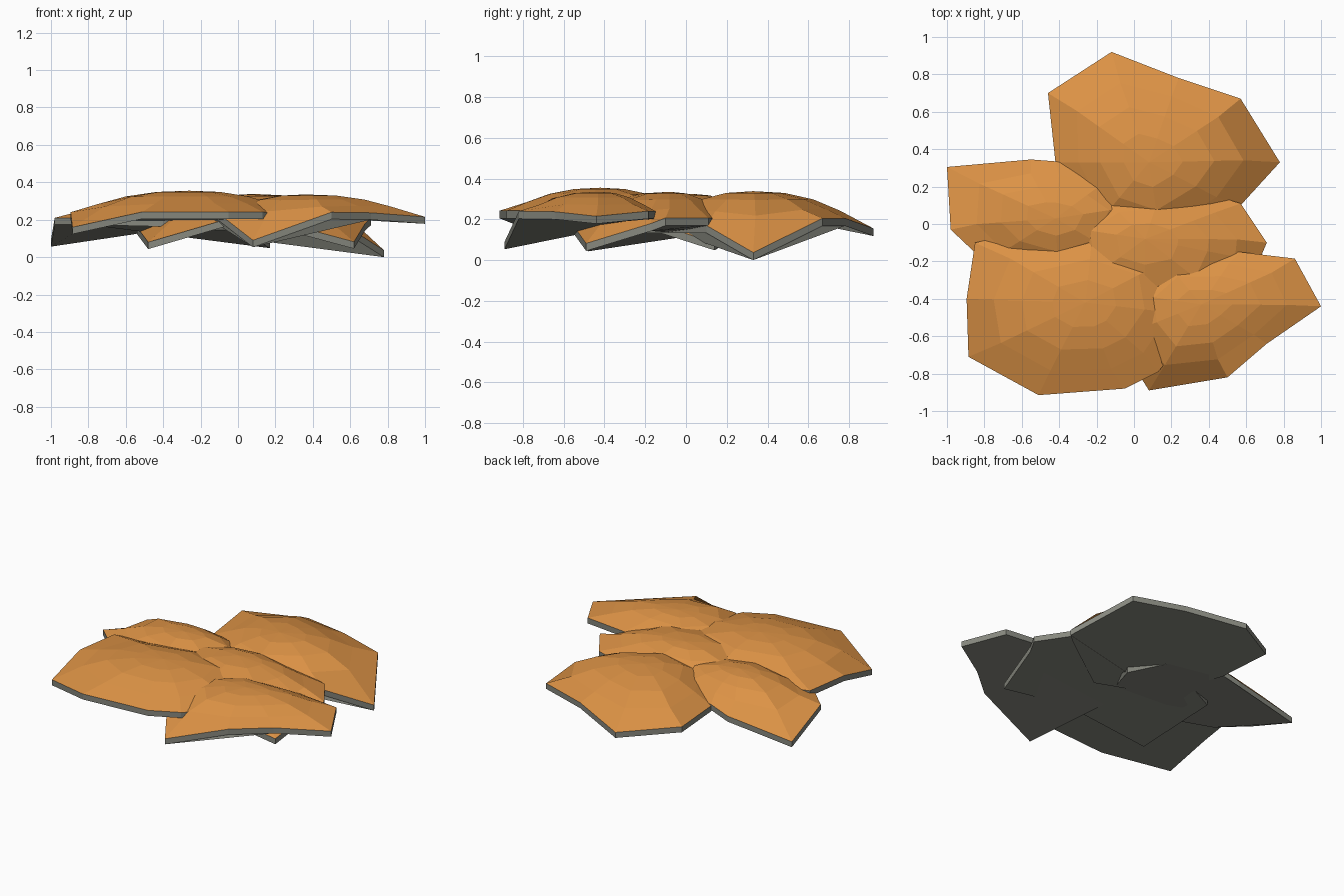
import bpy, bmesh, math
from mathutils import Vector

THICK = 0.037

def material(name, col):
    m = bpy.data.materials.new(name)
    m.diffuse_color = (*col, 1)
    return m

ORANGE = material("orange top", (0.72, 0.29, 0.06))
GREY = material("grey underside", (0.24, 0.245, 0.21))

# A domed slab: an irregular rim (x, y, top z), rings rising to a crown,
# a thin upright edge and one flat face closing the underside
def domed_plate(name, rim, crown):
    n = len(rim)
    rim = [Vector(p) for p in rim]
    crown = Vector(crown)
    mean = sum(p.z for p in rim) / n
    bm = bmesh.new()

    rings = []
    for s in (1.0, 0.78, 0.54, 0.28):
        ring = []
        for i, p in enumerate(rim):
            # inner rings are relaxed so the corners round off
            soft = (rim[i - 1] + 2 * p + rim[(i + 1) % n]) / 4
            q = p if s == 1 else soft.lerp(p, 0.5)
            xy = crown.lerp(q, s)
            base = mean + (q.z - mean) * s ** 3
            z = base + (crown.z - base) * (1 - s ** 2.35)
            ring.append(bm.verts.new((xy.x, xy.y, z)))
        rings.append(ring)
    tip = bm.verts.new(crown)
    low = [bm.verts.new((p.x, p.y, p.z - THICK)) for p in rim]

    for i in range(n):
        j = (i + 1) % n
        for a, b in zip(rings, rings[1:]):
            bm.faces.new([a[i], a[j], b[j], b[i]])
        bm.faces.new([rings[-1][i], rings[-1][j], tip])
        bm.faces.new([low[i], low[j], rings[0][j], rings[0][i]]).material_index = 1
    bm.faces.new(low[::-1]).material_index = 1
    bm.normal_update()
    me = bpy.data.meshes.new(name)
    bm.to_mesh(me)
    bm.free()
    me.materials.append(ORANGE)
    me.materials.append(GREY)
    bpy.context.collection.objects.link(bpy.data.objects.new(name, me))

# Rims run anticlockwise seen from above
domed_plate("back_plate", [
    (0.57, 0.10, 0.17), (0.78, 0.33, 0.037), (0.57, 0.67, 0.205), (0.24, 0.78, 0.205),
    (-0.12, 0.92, 0.155), (-0.46, 0.70, 0.20), (-0.42, 0.33, 0.19),
    (-0.24, -0.05, 0.17), (0.15, -0.2, 0.17)], (0.08, 0.33, 0.338))

domed_plate("left_plate", [
    (-0.02, -0.22, 0.20), (0.17, 0.14, 0.085), (-0.10, 0.27, 0.20), (-0.42, 0.335, 0.20),
    (-0.55, 0.345, 0.16), (-1.0, 0.305, 0.093), (-0.98, -0.03, 0.21), (-0.80, -0.20, 0.21),
    (-0.40, -0.33, 0.20)], (-0.42, 0.03, 0.325))

domed_plate("centre_plate", [
    (0.57, 0.11, 0.207), (0.15, 0.24, 0.20), (-0.20, 0.2, 0.19), (-0.54, 0.05, 0.16),
    (-0.48, -0.48, 0.08), (0.05, -0.60, 0.235), (0.62, -0.49, 0.082), (0.68, -0.17, 0.18),
    (0.71, -0.10, 0.207)], (0.06, -0.08, 0.335))

domed_plate("front_left_plate", [
    (0.33, -0.12, 0.22), (-0.20, 0.05, 0.22), (-0.85, -0.10, 0.24), (-0.895, -0.40, 0.24),
    (-0.885, -0.71, 0.16), (-0.51, -0.915, 0.242), (-0.05, -0.88, 0.242),
    (0.13, -0.79, 0.242), (0.36, -0.5, 0.21)], (-0.26, -0.42, 0.355))

domed_plate("front_right_plate", [
    (0.57, -0.15, 0.24), (0.10, -0.12, 0.23), (-0.14, -0.36, 0.23), (-0.10, -0.60, 0.23),
    (0.08, -0.89, 0.09), (0.50, -0.82, 0.24), (0.71, -0.64, 0.237), (1.0, -0.44, 0.215),
    (0.86, -0.185, 0.24)], (0.36, -0.43, 0.335))
